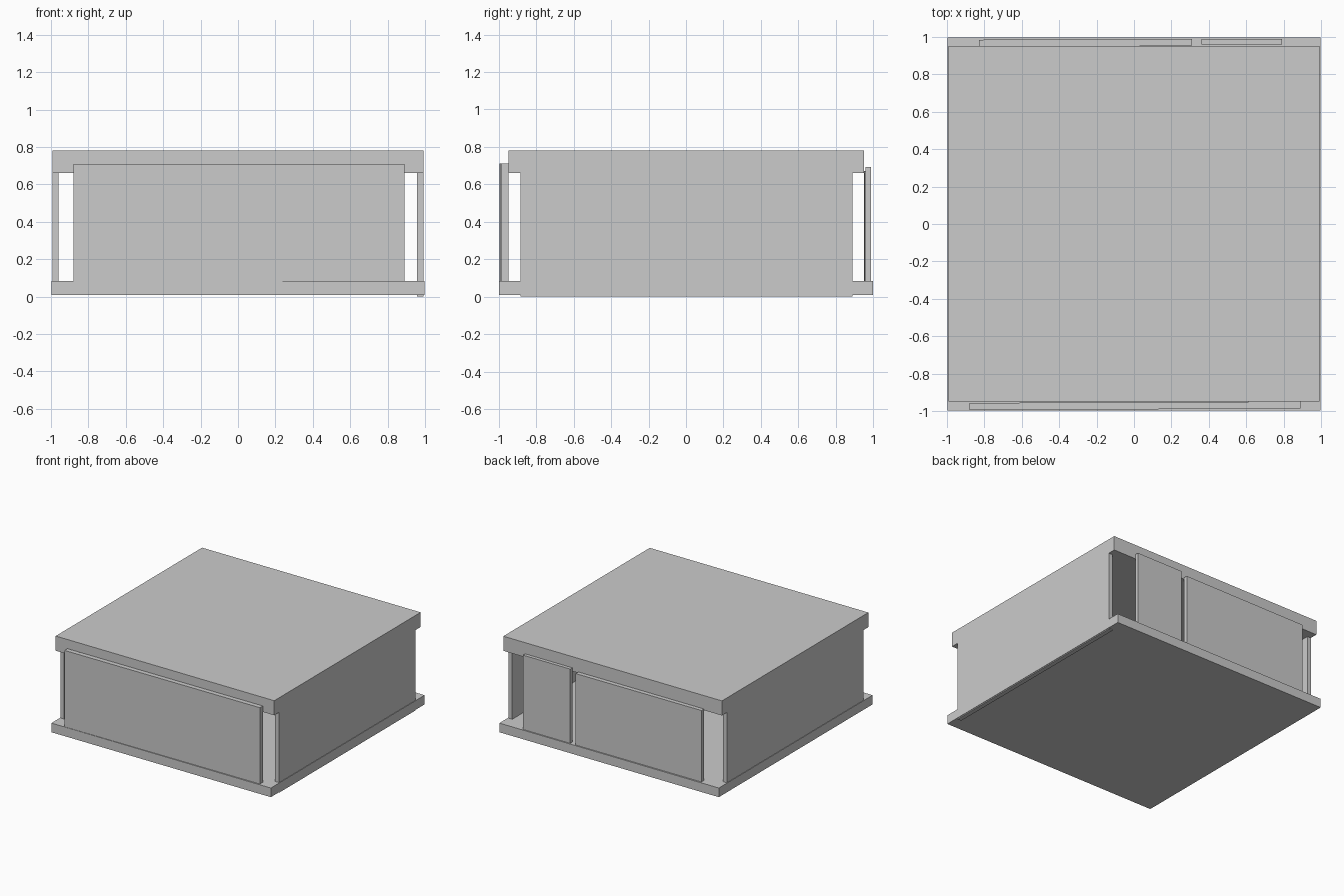
import bpy
import math

if "Cube" in bpy.data.objects:
    bpy.data.objects.remove(bpy.data.objects["Cube"])


def box(name, x, y, z, turn=0.0):
    """Box from (min, max) ranges, optionally turned about its own vertical axis."""
    centre = [(r[0] + r[1]) / 2 for r in (x, y, z)]
    bpy.ops.mesh.primitive_cube_add(size=1, location=centre)
    ob = bpy.context.object
    ob.name = name
    ob.scale = [r[1] - r[0] for r in (x, y, z)]
    bpy.ops.object.transform_apply(location=False, rotation=False, scale=True)
    ob.rotation_euler.z = math.radians(turn)
    return ob


# Floor and roof slabs
box("floor_slab", (-0.997, 0.997), (-0.998, 0.998), (0.008, 0.083))
box("roof_slab", (-0.993, 0.993), (-0.948, 0.952), (0.66, 0.78))

# Side walls, let into both slabs
box("right_wall", (0.957, 0.993), (-0.885, 0.888), (0.0, 0.70))
box("left_wall", (-0.993, -0.960), (-0.885, 0.888), (0.02, 0.70))

# Long front panel, very slightly skewed
box("front_panel", (-0.88, 0.89), (-0.991, -0.953), (0.02, 0.71), 0.25)

# Back panels, one wide and one narrow
box("back_panel_wide", (-0.83, 0.31), (0.952, 0.987), (0.03, 0.67), 0.2)
box("back_panel_narrow", (0.36, 0.79), (0.960, 0.988), (0.03, 0.693))
